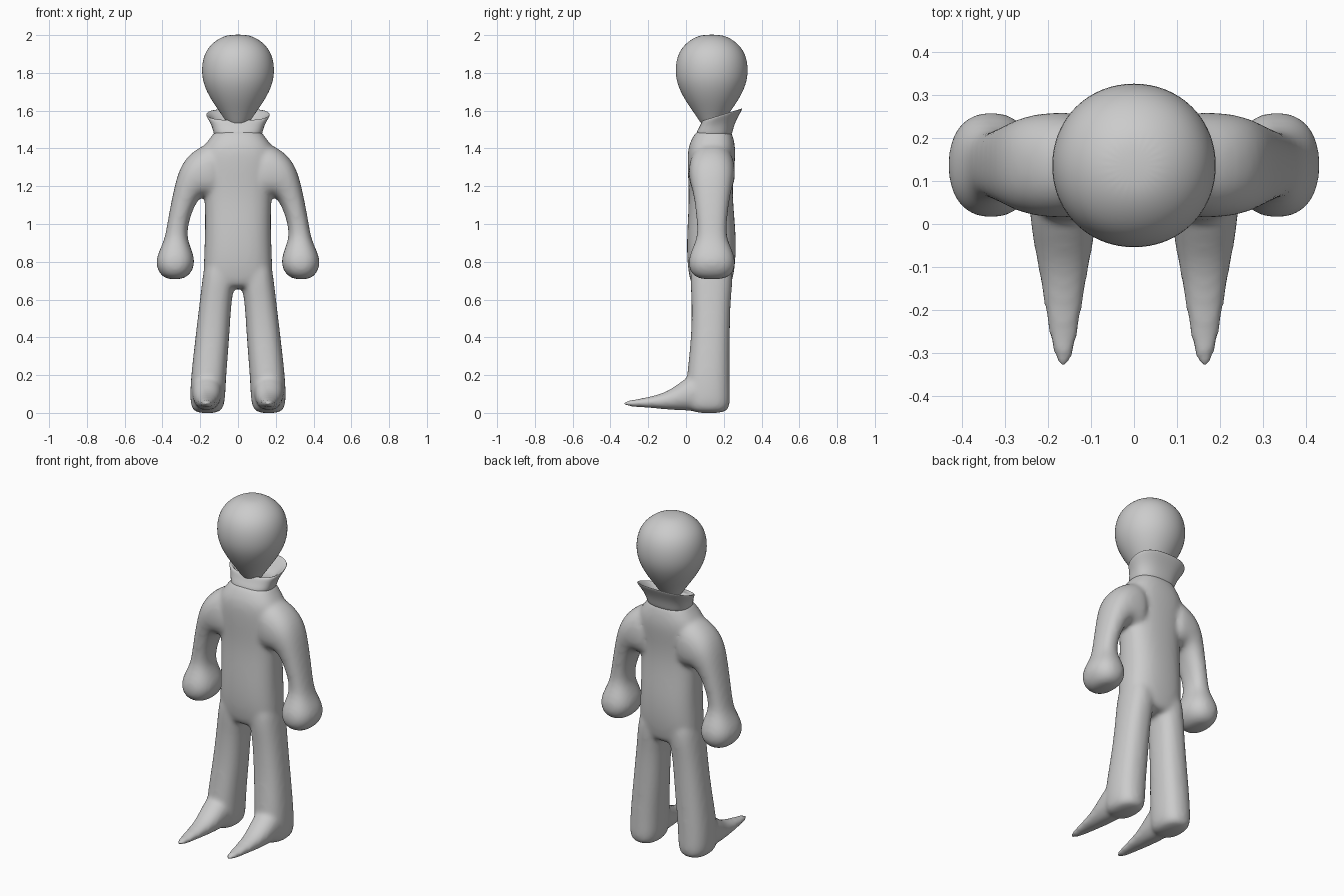
import bpy, bmesh, math
from mathutils import Vector

N = 24


def loft(bm, sections, power=2.4):
    """Skin a capped tube through (centre, half-axis u, half-axis v) sections."""
    rings = []
    for c, u, v in sections:
        ring = []
        for i in range(N):
            a = 2 * math.pi * i / N
            ca, sa = math.cos(a), math.sin(a)
            p = math.copysign(abs(ca) ** (2 / power), ca)
            q = math.copysign(abs(sa) ** (2 / power), sa)
            ring.append(bm.verts.new(Vector(c) + Vector(u) * p + Vector(v) * q))
        rings.append(ring)
    for r, s in zip(rings, rings[1:]):
        for i in range(N):
            j = (i + 1) % N
            bm.faces.new((r[i], r[j], s[j], s[i]))
    bm.faces.new(rings[0][::-1])
    bm.faces.new(rings[-1])


def level(z, x0, x1, y0, y1, tilt=0):
    """Horizontal section between x0..x1 and y0..y1, optionally raised at the back."""
    return (((x0 + x1) / 2, (y0 + y1) / 2, z), ((x1 - x0) / 2, 0, 0), (0, (y1 - y0) / 2, tilt))


def finish(name, bm):
    bmesh.ops.recalc_face_normals(bm, faces=bm.faces)
    for f in bm.faces:
        f.smooth = True
    me = bpy.data.meshes.new(name)
    bm.to_mesh(me)
    bm.free()
    ob = bpy.data.objects.new(name, me)
    bpy.context.collection.objects.link(ob)
    sub = ob.modifiers.new("Round", 'SUBSURF')
    sub.levels = sub.render_levels = 2
    return ob


# Body: torso, arms and legs fused into one soft skin
bm = bmesh.new()
torso = [(0.655, .15, .04, .23), (0.70, .185, .02, .247), (0.80, .182, .004, .264),
         (0.95, .175, .004, .266), (1.13, .176, .016, .247), (1.25, .19, .010, .25),
         (1.36, .20, .006, .264), (1.42, .18, .014, .26), (1.47, .135, .040, .248),
         (1.505, .12, .065, .235)]
loft(bm, [level(z, -h, h, a, b) for z, h, a, b in torso], 2.5)

# z, inner x, outer x, front y, back y
leg = [(0.85, .01, .17, .03, .24), (0.70, .012, .19, .02, .25), (0.60, .035, .202, .03, .236),
       (0.40, .045, .226, .028, .232), (0.20, .062, .249, .004, .232), (0.10, .066, .254, .0, .233),
       (0.04, .072, .252, .0, .234), (-0.004, .095, .23, .03, .215)]
# y, half width, bottom z, top z
foot = [(.12, .085, .01, .25), (.0, .079, .010, .19), (-.09, .061, .016, .112),
        (-.20, .044, .027, .084), (-.29, .029, .032, .068), (-.338, .013, .038, .062)]
# inner (x, z), outer (x, z), half depth
arm = [((.08, 1.12), (.08, 1.45), .12), ((.15, 1.13), (.195, 1.42), .125),
       ((.185, 1.15), (.30, 1.335), .118), ((.22, 1.12), (.34, 1.19), .097),
       ((.26, 1.02), (.372, 1.02), .08), ((.272, .93), (.388, .92), .077),
       ((.245, .865), (.415, .865), .108), ((.224, .80), (.440, .80), .129),
       ((.245, .74), (.420, .74), .115), ((.29, .705), (.38, .705), .07)]
for s in (1, -1):
    loft(bm, [level(z, s * i, s * o, a, b) for z, i, o, a, b in leg])
    loft(bm, [((s * .164, y, (a + b) / 2), (h, 0, 0), (0, 0, (b - a) / 2))
              for y, h, a, b in foot], 2.1)
    loft(bm, [((s * (p[0] + q[0]) / 2, .137, (p[1] + q[1]) / 2),
               (s * (q[0] - p[0]) / 2, 0, (q[1] - p[1]) / 2), (0, d, 0))
              for p, q, d in arm], 2.3)
body = finish("body", bm)
fuse = body.modifiers.new("Fuse", 'REMESH')
fuse.mode = 'VOXEL'
fuse.voxel_size = 0.011
fuse.use_smooth_shade = True
soft = body.modifiers.new("Soften", 'SMOOTH')
soft.factor = 0.5
soft.iterations = 14

# Flared collar, higher at the back, open around the head
bm = bmesh.new()
collar = [(1.45, .12, .06, .235, 0), (1.485, .131, .050, .247, .003), (1.53, .142, .072, .262, .015),
          (1.582, .176, .085, .304, .032), (1.582, .160, .100, .292, .032),
          (1.545, .125, .098, .245, .012), (1.522, .10, .10, .22, 0)]
loft(bm, [level(z, -h, h, a, b, t) for z, h, a, b, t in collar], 2.5)
finish("collar", bm)

# Egg-shaped head narrowing to the chin
bm = bmesh.new()
head = [(1.505, .03), (1.53, .056), (1.58, .088), (1.66, .146), (1.74, .185), (1.81, .195),
        (1.88, .187), (1.94, .157), (1.985, .10), (2.003, .045)]
loft(bm, [level(z, -r, r, .136 - r, .136 + r) for z, r in head], 2.05)
finish("head", bm)
